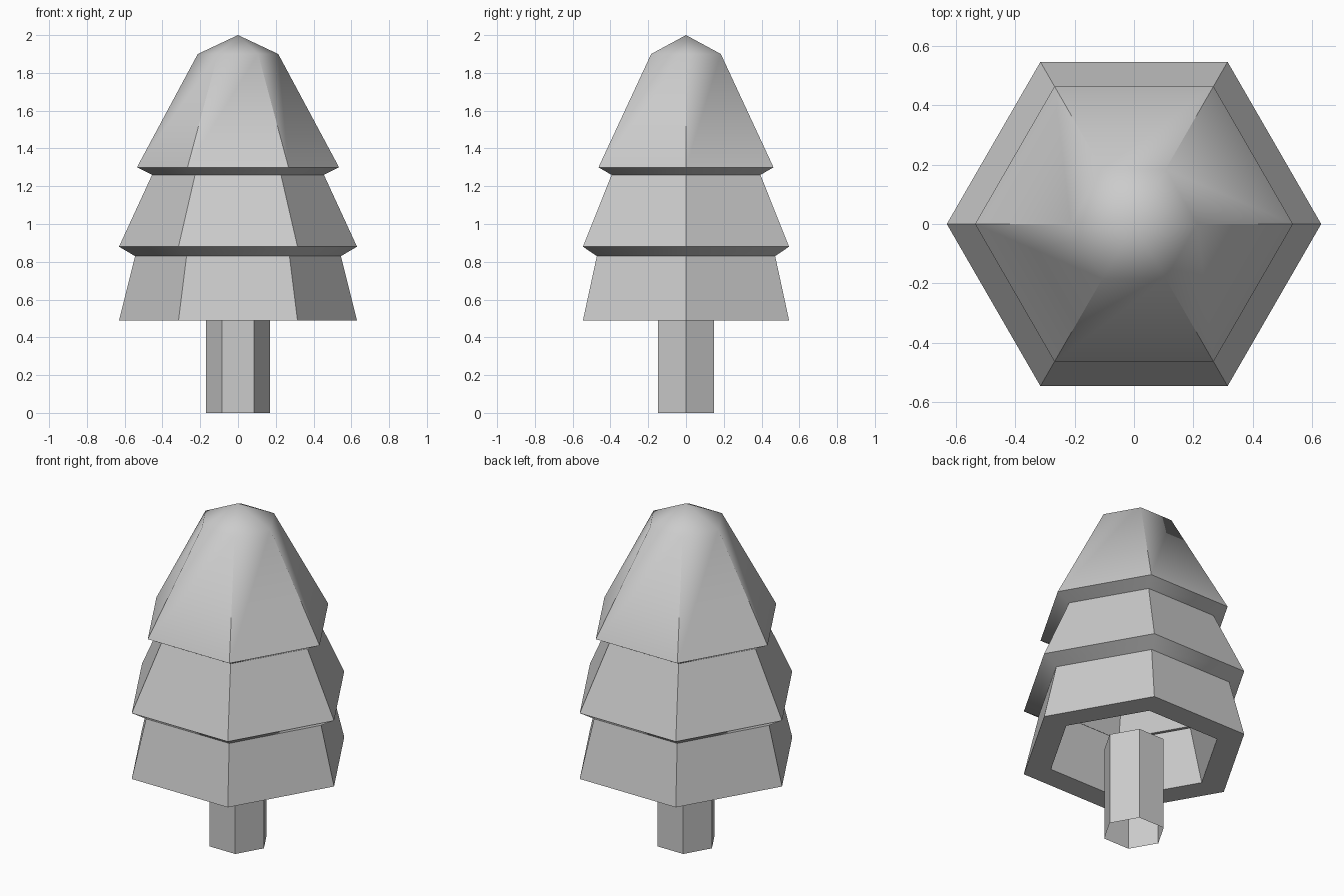
import bpy, bmesh, math

if "Cube" in bpy.data.objects:
    bpy.data.objects.remove(bpy.data.objects["Cube"])

SIDES = 6


def hex_lathe(name, profile, smooth_angle=None):
    """Sweep an (radius, z) profile around z with six sides; radius 0 makes a pole."""
    bm = bmesh.new()
    rings = []
    for r, z in profile:
        if r == 0:
            rings.append([bm.verts.new((0, 0, z))] * SIDES)
        else:
            rings.append([bm.verts.new((r * math.cos(i * math.tau / SIDES),
                                        r * math.sin(i * math.tau / SIDES), z))
                          for i in range(SIDES)])
    for low, high in zip(rings, rings[1:]):
        if low[0] is low[1] and high[0] is high[1]:
            continue
        for i in range(SIDES):
            j = (i + 1) % SIDES
            loop = [low[i], low[j], high[j], high[i]]
            bm.faces.new(list(dict.fromkeys(loop)))
    mesh = bpy.data.meshes.new(name)
    bm.to_mesh(mesh)
    bm.free()
    obj = bpy.data.objects.new(name, mesh)
    bpy.context.collection.objects.link(obj)
    if smooth_angle is not None:
        bpy.ops.object.select_all(action='DESELECT')
        obj.select_set(True)
        bpy.context.view_layer.objects.active = obj
        bpy.ops.object.shade_smooth_by_angle(angle=math.radians(smooth_angle))
    return obj


# Trunk: open six-sided tube, ending just inside the hollow foliage
hex_lathe("trunk", [(0.17, 0), (0.17, 0.55)])

# Foliage: thick three-tier shell, from inner peak down, around the rim, up to outer peak
inner = [(0, 1.86), (0.10, 1.81), (0.37, 1.27), (0.30, 1.23),
         (0.47, 0.85), (0.395, 0.80), (0.475, 0.49)]
outer = [(0.63, 0.49), (0.545, 0.83), (0.63, 0.88), (0.455, 1.26),
         (0.535, 1.30), (0.213, 1.90), (0, 2.0)]
hex_lathe("foliage", inner + outer, smooth_angle=45)
